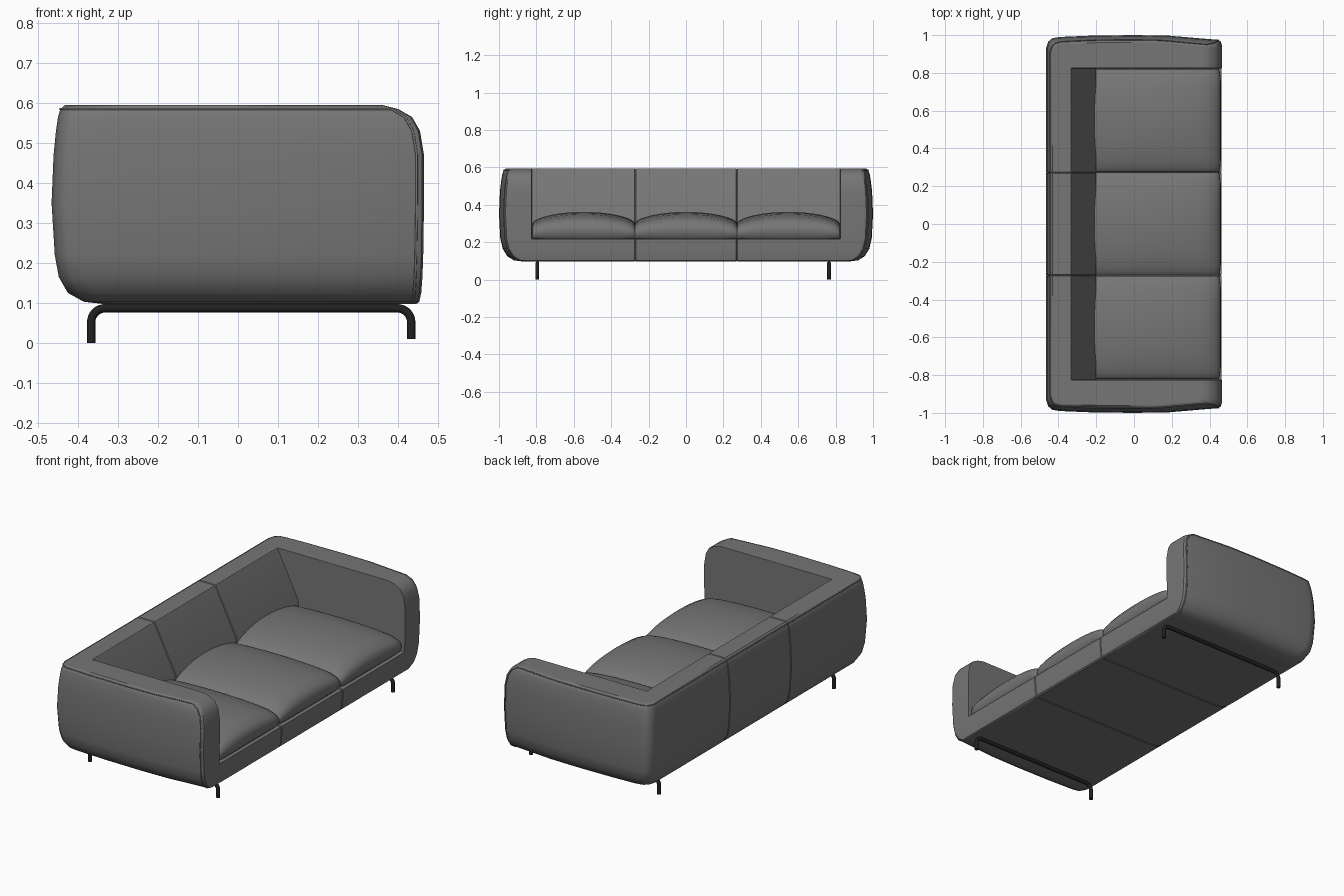
import bpy, bmesh, math
from mathutils import Vector

if "Cube" in bpy.data.objects:
    bpy.data.objects.remove(bpy.data.objects["Cube"], do_unlink=True)


def material(name, value):
    m = bpy.data.materials.new(name)
    m.use_nodes = True
    col = (value, value, value, 1)
    m.diffuse_color = col
    bsdf = m.node_tree.nodes["Principled BSDF"]
    bsdf.inputs["Base Color"].default_value = col
    bsdf.inputs["Roughness"].default_value = 0.8
    return m


FABRIC = material("grey fabric", 0.18)
METAL = material("black metal", 0.015)


def add_object(name, data, mat):
    ob = bpy.data.objects.new(name, data)
    bpy.context.collection.objects.link(ob)
    data.materials.clear()
    data.materials.append(mat)
    return ob


def smooth(ob, angle):
    bpy.ops.object.select_all(action='DESELECT')
    ob.select_set(True)
    bpy.context.view_layer.objects.active = ob
    bpy.ops.object.shade_smooth_by_angle(angle=math.radians(angle))


def loft(name, rings, mat):
    """Skin a list of closed rings and cap both ends."""
    bm = bmesh.new()
    rows = [[bm.verts.new(p) for p in ring] for ring in rings]
    n = len(rows[0])
    for a, b in zip(rows, rows[1:]):
        for i in range(n):
            j = (i + 1) % n
            bm.faces.new((a[i], a[j], b[j], b[i]))
    bm.faces.new(rows[0])
    bm.faces.new(rows[-1])
    bmesh.ops.recalc_face_normals(bm, faces=bm.faces)
    me = bpy.data.meshes.new(name)
    bm.to_mesh(me)
    bm.free()
    return add_object(name, me, mat)


def tube(name, points, radius, mat):
    cu = bpy.data.curves.new(name, 'CURVE')
    cu.dimensions = '3D'
    cu.bevel_depth = radius
    cu.bevel_resolution = 3
    cu.use_fill_caps = True
    sp = cu.splines.new('POLY')
    sp.points.add(len(points) - 1)
    for p, co in zip(sp.points, points):
        p.co = (*co, 1)
    sp.use_smooth = True
    return add_object(name, cu, mat)


# Upholstered shell: plan outline lofted through levels (z, back x, front x, half length)
levels = [(.097, -.33, .445, .87), (.103, -.385, .453, .92), (.125, -.425, .458, .955),
          (.165, -.448, .461, .98), (.22, -.458, .463, .993), (.35, -.466, .465, 1),
          (.47, -.461, .465, .995), (.53, -.455, .455, .988), (.565, -.45, .435, .982),
          (.585, -.444, .40, .975), (.595, -.432, .36, .962)]
half = [(1, .945), (.99, .965), (.96, .975), (.7, .985), (.4, .997), (0, 1),
        (-.5, .997), (-.85, .99), (-.93, .983), (-.975, .965), (-1, .93)]
outline = half + [(u, -v) for u, v in reversed(half)]
rings = [[Vector(((x0 + x1) / 2 + u * (x1 - x0) / 2, v * ym, z)) for u, v in outline]
         for z, x0, x1, ym in levels]
shell = loft("sofa_shell", rings, FABRIC)

# Seat well with a sloping backrest
well = [(-.335, .7), (-.335, .6), (-.2, .33), (-.2, .218), (.7, .218), (.7, .7)]
cutter = loft("seat_well_cutter", [[(x, y, z) for x, z in well] for y in (-.825, .825)], FABRIC)
cutter.hide_render = True
cut = shell.modifiers.new("seat_well", 'BOOLEAN')
cut.operation = 'DIFFERENCE'
cut.solver = 'EXACT'
cut.object = cutter
bev = shell.modifiers.new("soft_edges", 'BEVEL')
bev.width = .007
bev.segments = 2
bev.limit_method = 'ANGLE'
bev.angle_limit = math.radians(50)
dg = bpy.context.evaluated_depsgraph_get()
shell_mesh = bpy.data.meshes.new_from_object(shell.evaluated_get(dg))
shell.modifiers.clear()
shell.data = shell_mesh
bpy.data.objects.remove(cutter, do_unlink=True)

# Stitched grooves where the three sections meet
bm = bmesh.new()
bm.from_mesh(shell_mesh)
for seam in (-.272, .272):
    for off in (-.004, 0, .004):
        bmesh.ops.bisect_plane(bm, geom=bm.verts[:] + bm.edges[:] + bm.faces[:],
                               plane_co=(0, seam + off, 0), plane_no=(0, 1, 0))
    bm.normal_update()
    groove = [(v, v.normal.copy()) for v in bm.verts if abs(v.co.y - seam) < .0005]
    for v, n in groove:
        v.co -= n * .004
bm.to_mesh(shell_mesh)
bm.free()
smooth(shell, 35)
wn = shell.modifiers.new("even_shading", 'WEIGHTED_NORMAL')
wn.keep_sharp = True

# Piping: up one arm front, round the back rim, down the other arm front
rim = len(levels) - 2
last = len(outline) - 3
path = [r[2] for r in rings[1:rim]] + rings[rim][2:last + 1] + [r[last] for r in rings[rim - 1:0:-1]]
tube("rim_piping", path, .003, FABRIC)

# Crowned seat cushions
side = [(-.23, 0), (-.23, .9), (-.12, .97), (.0, 1), (.12, 1), (.24, .97), (.33, .91),
        (.4, .82), (.44, .68), (.458, .5), (.46, .3), (.453, .1), (.44, 0)]
STEPS = 24
for name, yc in (("right", -.547), ("middle", 0), ("left", .547)):
    sections = []
    for k in range(STEPS + 1):
        v = -math.cos(math.pi * k / STEPS)
        h = .085 + .06 * max(0, 1 - v * v) ** .6
        pull = .012 * abs(v) ** 12
        sections.append([(x - pull * (x > 0), yc + v * .273, .217 + t * h) for x, t in side])
    smooth(loft(name + "_seat_cushion", sections, FABRIC), 40)

# Bent tube leg frames under each end
R = .035
for name, y in (("right", -.795), ("left", .765)):
    pts = [(-.367, y, 0)]
    for cx, start in ((-.367 + R, 180), (.433 - R, 90)):
        for k in range(9):
            a = math.radians(start - 90 * k / 8)
            pts.append((cx + R * math.cos(a), y, .087 - R + R * math.sin(a)))
    pts.append((.433, y, .01))
    tube(name + "_leg_frame", pts, .0105, METAL)
